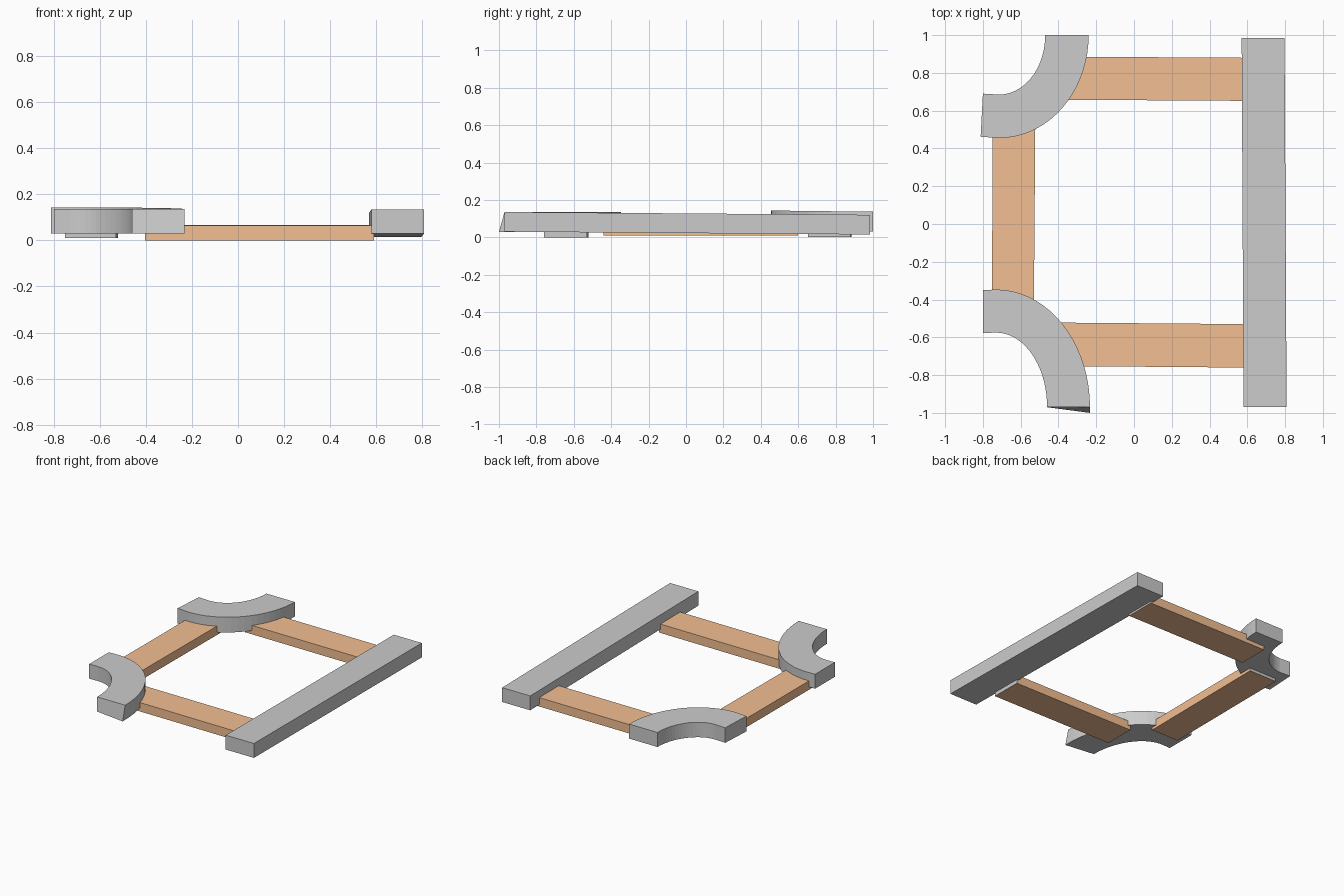
import bpy, bmesh, math

if "Cube" in bpy.data.objects:
    bpy.data.objects.remove(bpy.data.objects["Cube"])


def material(name, rgb):
    m = bpy.data.materials.new(name)
    m.diffuse_color = (*rgb, 1)
    m.use_nodes = True
    m.node_tree.nodes["Principled BSDF"].inputs["Base Color"].default_value = m.diffuse_color
    return m


wood = material("wood", (0.9, 0.52, 0.29))
bare = material("bare_end", (0.8, 0.8, 0.8))


def ribbon(name, left, right, bottom, top, ends=None, mats=()):
    """Solid strip between two plan-view edge lines; bottom/top are z functions of (x, y)."""
    bm = bmesh.new()
    rings = []
    for a, b in zip(left, right):
        rings.append([bm.verts.new((p[0], p[1], f(*p)))
                      for p, f in ((a, bottom), (b, bottom), (b, top), (a, top))])
    for r, s in zip(rings, rings[1:]):
        for i in range(4):
            j = (i + 1) % 4
            bm.faces.new((r[i], r[j], s[j], s[i]))
    for r in (rings[0], rings[-1]):
        f = bm.faces.new(r)
        if ends is not None:
            f.material_index = ends
    # Skewed lower corner at the open end of the front arc
    if name == "front_curved_rail":
        rings[0][1].co.y = -1.0
    bmesh.ops.recalc_face_normals(bm, faces=bm.faces)
    me = bpy.data.meshes.new(name)
    bm.to_mesh(me)
    bm.free()
    for m in mats:
        me.materials.append(m)
    ob = bpy.data.objects.new(name, me)
    bpy.context.collection.objects.link(ob)
    return ob


def flat(z):
    return lambda x, y: z


def arc(cx, cy, rx, ry, end, n=18):
    """Quarter ellipse followed by a short straight run to the end point."""
    pts = []
    for i in range(n + 1):
        a = math.pi / 2 * i / n
        pts.append((cx + rx * math.cos(a), cy + ry * math.sin(a)))
    return pts + [end]


# Long straight rail, dipping slightly towards the back
ribbon("straight_rail",
       [(0.58, -0.97), (0.57, 0.985)], [(0.808, -0.97), (0.797, 0.985)],
       lambda x, y: 0.023 - 0.0077 * y, lambda x, y: 0.128 - 0.0077 * y)

# Curved rails on the left corners
ribbon("front_curved_rail",
       arc(-0.73, -0.97, 0.27, 0.395, (-0.80, -0.577)),
       arc(-0.73, -0.97, 0.497, 0.623, (-0.80, -0.35)),
       flat(0.03), lambda x, y: 0.136 - 0.002 * y - 0.001)
ribbon("back_curved_rail",
       arc(-0.715, 1.0, 0.245, -0.315, (-0.80, 0.69)),
       arc(-0.715, 1.0, 0.475, -0.545, (-0.812, 0.462)),
       flat(0.031), lambda x, y: 0.137 + 0.012 * (1 - y))

# Low wooden planks with bare ends
planks = [
    ("front_plank", [(-0.405, -0.752), (0.59, -0.76)], [(-0.405, -0.522), (0.59, -0.53)], 0.0),
    ("back_plank", [(-0.405, 0.658), (0.59, 0.652)], [(-0.405, 0.886), (0.59, 0.88)], 0.003),
    ("left_plank", [(-0.752, -0.44), (-0.748, 0.60)], [(-0.53, -0.44), (-0.522, 0.60)], 0.01),
]
for name, a, b, z in planks:
    ribbon(name, a, b, flat(z), flat(z + 0.065), ends=1, mats=(wood, bare))
